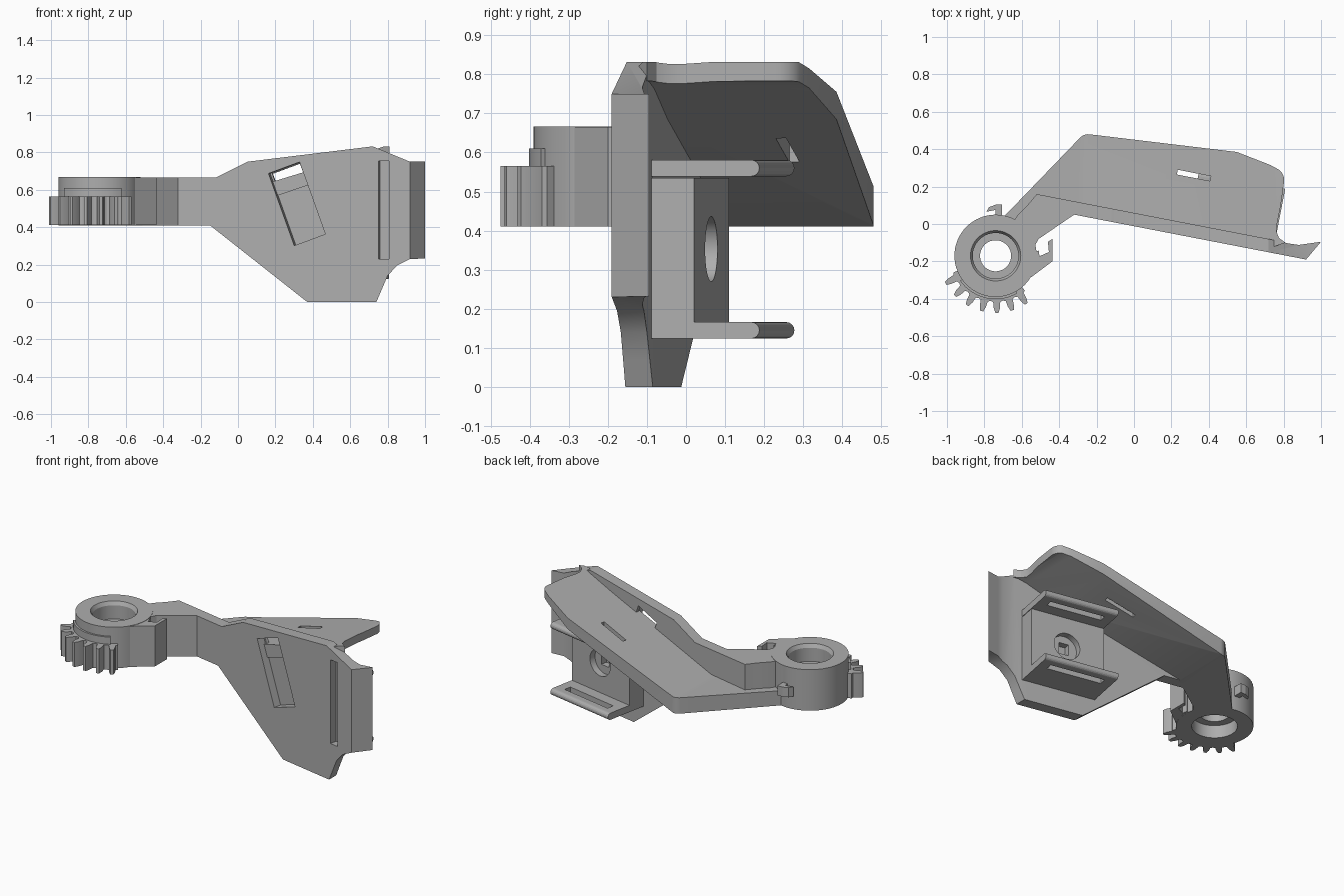
import bpy, bmesh, math
from mathutils import Matrix, Vector

if "Cube" in bpy.data.objects:
    bpy.data.objects.remove(bpy.data.objects["Cube"])

grey = bpy.data.materials.new("plain_grey")
grey.use_nodes = True
COLOUR = (0.42, 0.42, 0.42, 1)
grey.diffuse_color = COLOUR
grey.node_tree.nodes["Principled BSDF"].inputs["Base Color"].default_value = COLOUR

HUB = Vector((-0.74, -0.17, 0))
# Local frame on the front face of the plate: x along it, y into it, z up
PLATE = Matrix.Translation((0.3, -0.07, 0)) @ Matrix.Rotation(math.radians(-11), 4, 'Z')


def finish(name, bm, matrix=None):
    if matrix:
        bm.transform(matrix)
    bmesh.ops.recalc_face_normals(bm, faces=bm.faces)
    mesh = bpy.data.meshes.new(name)
    bm.to_mesh(mesh)
    bm.free()
    mesh.materials.append(grey)
    ob = bpy.data.objects.new(name, mesh)
    bpy.context.collection.objects.link(ob)
    return ob


def prism(name, points, low, high, axis='Z', matrix=None):
    """Extrude a profile along z (points are x, y) or along y (points are x, z)."""
    bm = bmesh.new()
    place = (lambda a, b: (a, b, low)) if axis == 'Z' else (lambda a, b: (a, low, b))
    face = bm.faces.new([bm.verts.new(place(a, b)) for a, b in points])
    new = bmesh.ops.extrude_face_region(bm, geom=[face])["geom"]
    shift = Vector((0, 0, high - low)) if axis == 'Z' else Vector((0, high - low, 0))
    bmesh.ops.translate(bm, vec=shift, verts=[v for v in new if isinstance(v, bmesh.types.BMVert)])
    return finish(name, bm, matrix)


def box(name, low, high, matrix):
    low, high = Vector(low), Vector(high)
    bm = bmesh.new()
    bmesh.ops.create_cube(bm, size=1)
    bmesh.ops.scale(bm, vec=high - low, verts=bm.verts)
    bmesh.ops.translate(bm, vec=(low + high) / 2, verts=bm.verts)
    return finish(name, bm, matrix)


def cylinder(name, r1, low, high, r2=None, matrix=None):
    bm = bmesh.new()
    bmesh.ops.create_cone(bm, cap_ends=True, segments=64, radius1=r1, radius2=r2 or r1,
                          depth=high - low)
    bmesh.ops.translate(bm, vec=(0, 0, (low + high) / 2), verts=bm.verts)
    return finish(name, bm, matrix or Matrix.Translation(HUB))


def combine(ob, operation, *others):
    bpy.context.view_layer.objects.active = ob
    for other in others:
        mod = ob.modifiers.new("bool", 'BOOLEAN')
        mod.operation, mod.object, mod.solver = operation, other, 'EXACT'
        bpy.ops.object.modifier_apply(modifier=mod.name)
        bpy.data.objects.remove(other)
    return ob


def arc(cx, cy, r, start, end, steps=8):
    angles = [math.radians(start + (end - start) * i / steps) for i in range(steps + 1)]
    return [(cx + r * math.cos(a), cy + r * math.sin(a)) for a in angles]


# Arm and upright plate: plan shape trimmed by the front outline
plan = [(-0.68, -0.04), (-0.62, 0.05), (-0.57, 0.10), (-0.52, 0.16), (0.72, -0.08),
        (0.80, -0.1), (0.88, -0.112), (1.0, -0.095), (0.92, -0.19), (-0.32, 0.05),
        (-0.51, -0.08), (-0.56, -0.17)]
outline = [(-0.8, 0.41), (-0.15, 0.41), (0.37, 0), (0.74, 0), (0.77, 0.07), (0.80, 0.14),
           (0.85, 0.195), (0.92, 0.23), (1.1, 0.235), (1.1, 0.75), (0.92, 0.75), (0.72, 0.832),
           (0.05, 0.75), (-0.12, 0.665), (-0.8, 0.665)]
plate = prism("arm_and_plate", plan, -0.1, 1)
combine(plate, 'INTERSECT', prism("trim", outline, -1, 1, 'Y'))

# Sloping wing: plan shape trimmed by its side profile
wing_plan = ([(-0.69, 0.045)] + arc(-0.245, 0.42, 0.06, 135, 83, 5)
             + [(0.55, 0.385), (0.73, 0.315)] + arc(0.735, 0.235, 0.068, 55, -8, 6)
             + [(0.785, 0.1), (0.765, 0), (0.762, -0.04), (0.775, -0.075), (0.81, -0.1),
                (0.75, -0.12), (-0.3, 0.09), (-0.5, 0), (-0.65, -0.05)])
wing = prism("wing", wing_plan, 0, 1)
slope = [(-0.8, 0.41), (-0.25, 0.41), (0.55, 0.685), (0.73, 0.765), (0.78, 0.782), (0.9, 0.785),
         (0.9, 0.832), (0.78, 0.832), (0.73, 0.815), (0.55, 0.755), (-0.25, 0.51), (-0.8, 0.50)]
combine(wing, 'INTERSECT', prism("trim", slope, -1, 1, 'Y'))
slot_frame = Matrix.Translation((0.32, 0.26, 0)) @ Matrix.Rotation(math.radians(-11), 4, 'Z')
combine(wing, 'DIFFERENCE', box("slot", (-0.09, -0.013, 0), (0.09, 0.013, 1), slot_frame))

# Strap box on the back of the plate, with a round recess and a square window
strap_box = prism("strap_box", [(-0.02, 0.06), (0.45, 0.06), (0.45, 0.18), (-0.02, 0.18)],
                  0.165, 0.535, matrix=PLATE)
to_back = PLATE @ Matrix.Translation((0.22, 0, 0.353)) @ Matrix.Rotation(math.radians(-90), 4, 'X')
combine(strap_box, 'DIFFERENCE',
        cylinder("recess", 0.083, 0.14, 0.3, matrix=to_back),
        box("window", (0.19, 0.10, 0.32), (0.25, 0.2, 0.39), PLATE))

# Two strap loops with rounded outer edges
for name, z in (("lower_strap_loop", 0.145), ("upper_strap_loop", 0.56)):
    r = 0.021
    side = [(0.06, z - r)] + arc(0.329, z, r, -90, 90) + [(0.06, z + r)]
    turn = PLATE @ Matrix.Rotation(math.radians(90), 4, 'Z')
    loop = prism(name, side, -0.45, 0.02, 'Y', turn)
    combine(loop, 'DIFFERENCE',
            box("slot", (0.04, 0.25, z - 0.1), (0.39, 0.295, z + 0.1), PLATE))

# Tilted strap channel, its open top end, and the long upright groove
tilt = PLATE @ Matrix.Translation((0.015, 0, 0.525)) @ Matrix.Rotation(math.radians(-20), 4, 'Y')
combine(plate, 'DIFFERENCE',
        box("channel", (-0.09, -0.1, -0.205), (0.09, 0.05, 0.205), tilt),
        box("opening", (-0.08, -0.1, 0.15), (0.08, 0.12, 0.2), tilt),
        box("groove", (0.46, -0.1, 0.23), (0.518, 0.045, 0.755), PLATE))

# Hub ring with a stepped front collar
hub = cylinder("hub", 0.22, 0.41, 0.667)
collar = [(0, 0)] + arc(0, 0, 0.232, 215, 300, 16)
combine(hub, 'UNION', prism("collar", collar, 0.42, 0.61, matrix=Matrix.Translation(HUB)))

# Gear sector: seven rounded teeth on a raised root
gear = [(0, 0)]
for i in range(7):
    mid = 209 + 15.6 * i
    for offset, radius in ((-7.5, 0.243), (-4.4, 0.248), (-3.4, 0.28), (-1.6, 0.305),
                           (1.6, 0.305), (3.4, 0.28), (4.4, 0.248), (7.5, 0.243)):
        gear += arc(0, 0, radius, mid + offset, mid, 1)[:1]
teeth = prism("gear_teeth", gear, 0.411, 0.565, matrix=Matrix.Translation(HUB))

# Hooks beside the hub
side_hook = prism("side_hook", [(-0.60, -0.2), (-0.51, -0.14), (-0.505, -0.172), (-0.455, -0.15),
                                (-0.46, -0.095), (-0.437, -0.08), (-0.437, -0.2), (-0.55, -0.285)],
                  0.411, 0.665)
back_hook = prism("back_hook", [(-0.74, 0.02), (-0.74, 0.075), (-0.79, 0.065), (-0.775, 0.09),
                                (-0.74, 0.103), (-0.705, 0.103), (-0.705, 0.02)], 0.50, 0.56)

# Stepped bore through hub, arm, wing and gear
for part in (hub, plate, wing, teeth, side_hook):
    combine(part, 'DIFFERENCE',
            cylinder("bore", 0.083, 0.3, 0.8),
            cylinder("top_seat", 0.122, 0.56, 0.8),
            cylinder("top_chamfer", 0.122, 0.645, 0.68, 0.142),
            cylinder("bottom_seat", 0.13, 0.3, 0.49))

# Smooth round surfaces, keep edges sharp
bpy.ops.object.select_all(action='DESELECT')
for part in (hub, wing, teeth, strap_box, plate):
    part.select_set(True)
bpy.context.view_layer.objects.active = hub
bpy.ops.object.shade_smooth_by_angle(angle=math.radians(25))
